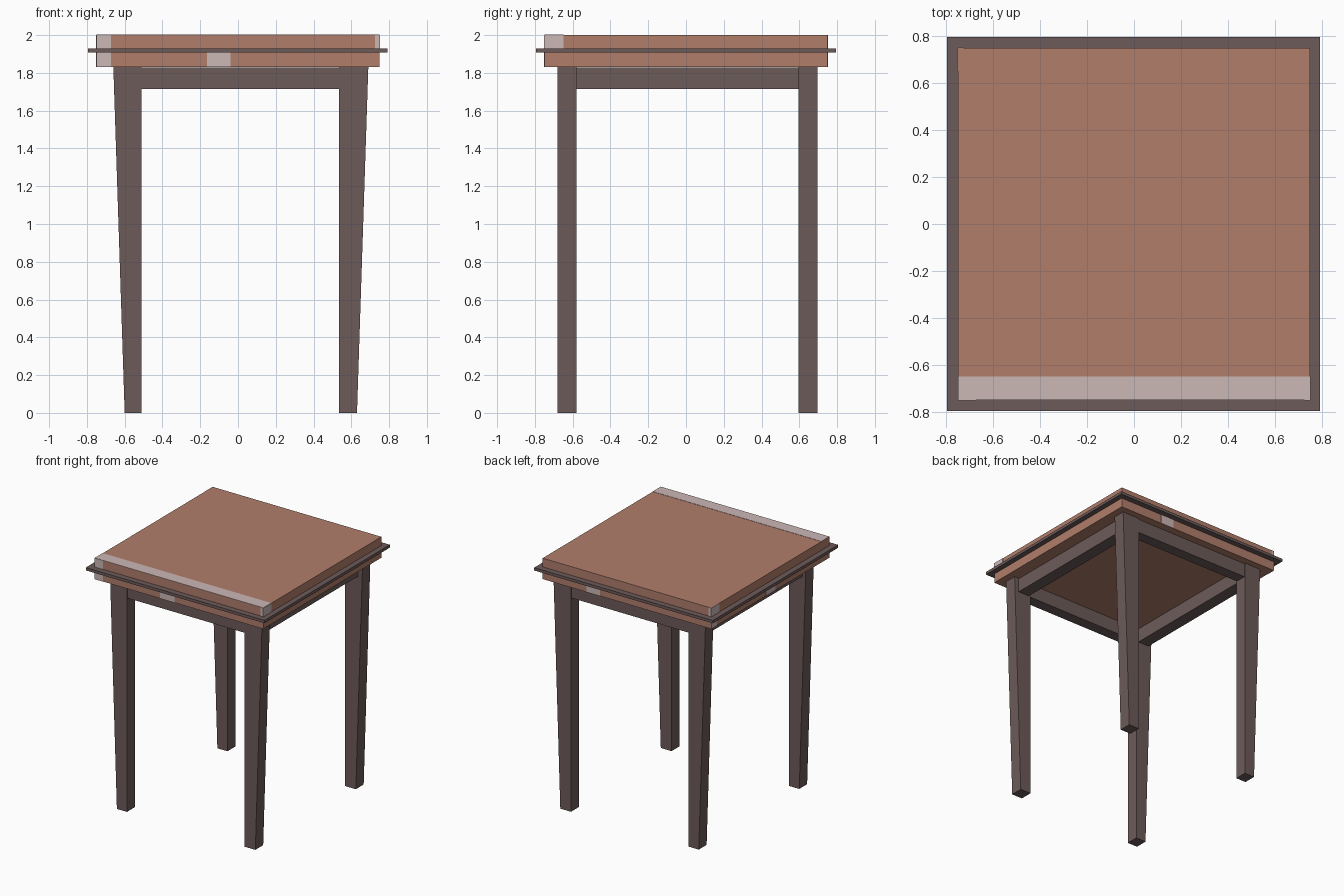
import bpy, bmesh

if "Cube" in bpy.data.objects:
    bpy.data.objects.remove(bpy.data.objects["Cube"])


def material(name, rgb):
    m = bpy.data.materials.new(name)
    m.diffuse_color = (*rgb, 1)
    m.use_nodes = True
    m.node_tree.nodes["Principled BSDF"].inputs["Base Color"].default_value = m.diffuse_color
    return m


terracotta = material("terracotta", (0.44, 0.208, 0.146))
dark_wood = material("dark wood", (0.152, 0.105, 0.101))
pale = material("pale pink grey", (0.60, 0.48, 0.47))


def box(name, x, y, z, mat, foot_x=None):
    """Box from (min, max) ranges; foot_x gives a different x range at the bottom."""
    bm = bmesh.new()
    bmesh.ops.create_cube(bm, size=1)
    for v in bm.verts:
        i, j, k = (int(c > 0) for c in v.co)
        xr = foot_x if foot_x and k == 0 else x
        v.co = (xr[i], y[j], z[k])
    me = bpy.data.meshes.new(name)
    bm.to_mesh(me)
    bm.free()
    me.materials.append(mat)
    ob = bpy.data.objects.new(name, me)
    bpy.context.collection.objects.link(ob)
    return ob


# Table top slab with a thin dark rim running round it
E = 0.749
Z0, Z1, Z2, Z3 = 1.832, 1.907, 1.93, 2.0
box("top_slab", (-E, E), (-E, E), (Z0, Z3), terracotta)
box("rim_band", (-0.795, 0.792), (-0.795, 0.795), (Z1, Z2), dark_wood)

# Legs: straight inside, tapered on the outer side
sides = {"left": ((-0.66, -0.51), (-0.60, -0.51)),
         "right": ((0.535, 0.69), (0.535, 0.63))}
depths = {"front": (-0.68, -0.58), "back": (0.595, 0.695)}
for s, (top, foot) in sides.items():
    for d, y in depths.items():
        box(f"{d}_{s}_leg", top, y, (0, Z0), dark_wood, foot)

# Apron rails between the legs
RZ = (1.715, 1.828)
box("front_rail", (-0.51, 0.535), (-0.675, -0.585), RZ, dark_wood)
box("back_rail", (-0.51, 0.535), (0.60, 0.69), RZ, dark_wood)
box("left_rail", (-0.63, -0.53), (-0.58, 0.595), RZ, dark_wood)
box("right_rail", (0.55, 0.65), (-0.58, 0.595), RZ, dark_wood)

# Pale painted patches as very thin plates on the slab
T = 0.002
UP, LOW = (Z2, Z3), (Z0, Z1)
FRONT, BACK = (-E - T, -E + T), (E - T, E + T)
box("pale_top_strip", (-E, E), (-E, -0.648), (Z3 - T, Z3 + T), pale)
for n, (x, z) in enumerate([((-E, -0.673), UP), ((-E, -0.673), LOW),
                            ((0.725, E), UP), ((-0.165, -0.04), LOW)]):
    box(f"pale_front_patch_{n}", x, FRONT, z, pale)
for n, (x, z) in enumerate([((-E, -0.725), UP), ((0.24, 0.36), LOW)]):
    box(f"pale_back_patch_{n}", x, BACK, z, pale)
for n, (y, z) in enumerate([((0.65, E), UP), ((0.68, E), LOW), ((-0.06, 0.06), LOW)]):
    box(f"pale_left_patch_{n}", FRONT, y, z, pale)
box("pale_right_patch", BACK, (-E, -0.648), UP, pale)
